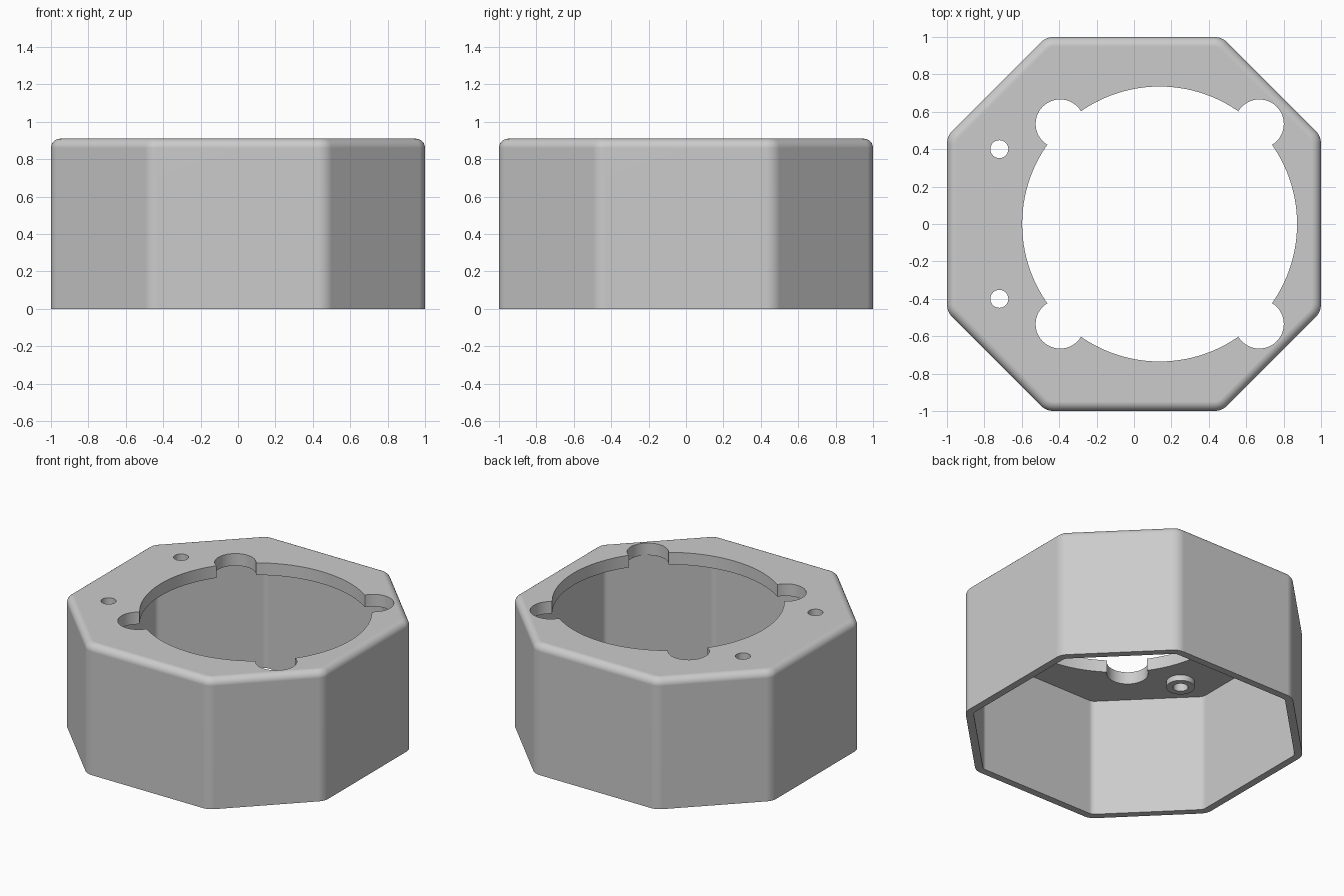
import bpy
import bmesh
from math import cos, sin, pi, radians

if "Cube" in bpy.data.objects:
    bpy.data.objects.remove(bpy.data.objects["Cube"], do_unlink=True)

HEIGHT = 0.91      # overall height
CORNER = 0.47      # where the flat sides meet the chamfered sides
ROUND = 0.10       # radius of the upright corners
FILLET = 0.05      # radius of the top edge
WALL = 0.05
PLATE = 0.085      # thickness of the top plate

grey = bpy.data.materials.new("plain grey")
grey.use_nodes = True
grey.diffuse_color = (0.6, 0.6, 0.6, 1)
grey.node_tree.nodes["Principled BSDF"].inputs["Base Color"].default_value = (0.6, 0.6, 0.6, 1)


def rounded_octagon(inset, z, steps=6):
    """Outline of the octagon, moved inwards, with rounded corners."""
    t = ROUND * (2 ** 0.5 - 1)
    a, b = 1 - ROUND, CORNER - t          # arc centre beside the +x side
    centres = [(a, b), (b, a), (-b, a), (-a, b), (-a, -b), (-b, -a), (b, -a), (a, -b)]
    r = ROUND - inset
    points = []
    for k, (cx, cy) in enumerate(centres):
        for i in range(steps + 1):
            ang = (k + i / steps) * pi / 4
            points.append((cx + r * cos(ang), cy + r * sin(ang), z))
    return points


def loft(name, rings):
    """Closed solid through equal rings, capped at both ends."""
    bm = bmesh.new()
    loops = [[bm.verts.new(p) for p in ring] for ring in rings]
    n = len(loops[0])
    for low, high in zip(loops, loops[1:]):
        for i in range(n):
            j = (i + 1) % n
            bm.faces.new((low[i], low[j], high[j], high[i]))
    bm.faces.new(loops[0][::-1])
    bm.faces.new(loops[-1])
    bmesh.ops.recalc_face_normals(bm, faces=bm.faces)
    mesh = bpy.data.meshes.new(name)
    bm.to_mesh(mesh)
    bm.free()
    mesh.materials.append(grey)
    ob = bpy.data.objects.new(name, mesh)
    bpy.context.collection.objects.link(ob)
    return ob


def cylinder(name, x, y, r, z0, z1, n=48):
    circle = [(x + r * cos(2 * pi * i / n), y + r * sin(2 * pi * i / n)) for i in range(n)]
    return loft(name, [[(px, py, z) for px, py in circle] for z in (z0, z1)])


def combine(target, tool, operation):
    """Apply a boolean and discard the tool."""
    mod = target.modifiers.new("boolean", 'BOOLEAN')
    mod.object, mod.operation, mod.solver = tool, operation, 'EXACT'
    bpy.context.view_layer.objects.active = target
    bpy.ops.object.modifier_apply(modifier=mod.name)
    bpy.data.objects.remove(tool, do_unlink=True)


# Open-bottomed shell: ceiling, inner wall, rim, outer wall, rounded top edge
rings = [rounded_octagon(WALL, HEIGHT - PLATE), rounded_octagon(WALL, 0), rounded_octagon(0, 0)]
for i in range(7):
    ang = i / 6 * pi / 2
    rings.append(rounded_octagon(FILLET * (1 - cos(ang)), HEIGHT - FILLET * (1 - sin(ang))))
housing = loft("octagonal_housing", rings)

# Bosses under the two screw holes
for side in (-1, 1):
    boss = cylinder("screw_boss", -0.72, side * 0.4, 0.09, HEIGHT - PLATE - 0.04, HEIGHT - PLATE / 2)
    combine(housing, boss, 'UNION')

# Main opening, four corner lobes and two screw holes
holes = [(0.137, 0, 0.735, 128)]
for side in (-1, 1):
    holes += [(-0.395, side * 0.535, 0.131, 48), (0.67, side * 0.535, 0.131, 48),
              (-0.72, side * 0.4, 0.048, 32)]
for x, y, r, n in holes:
    combine(housing, cylinder("hole_cutter", x, y, r, 0.6, 1.2, n), 'DIFFERENCE')

# Smooth curves, crisp edges, flat large faces
bpy.ops.object.select_all(action='DESELECT')
housing.select_set(True)
bpy.context.view_layer.objects.active = housing
bpy.ops.object.shade_smooth_by_angle(angle=radians(30))
weighted = housing.modifiers.new("weighted normals", 'WEIGHTED_NORMAL')
weighted.keep_sharp = True
